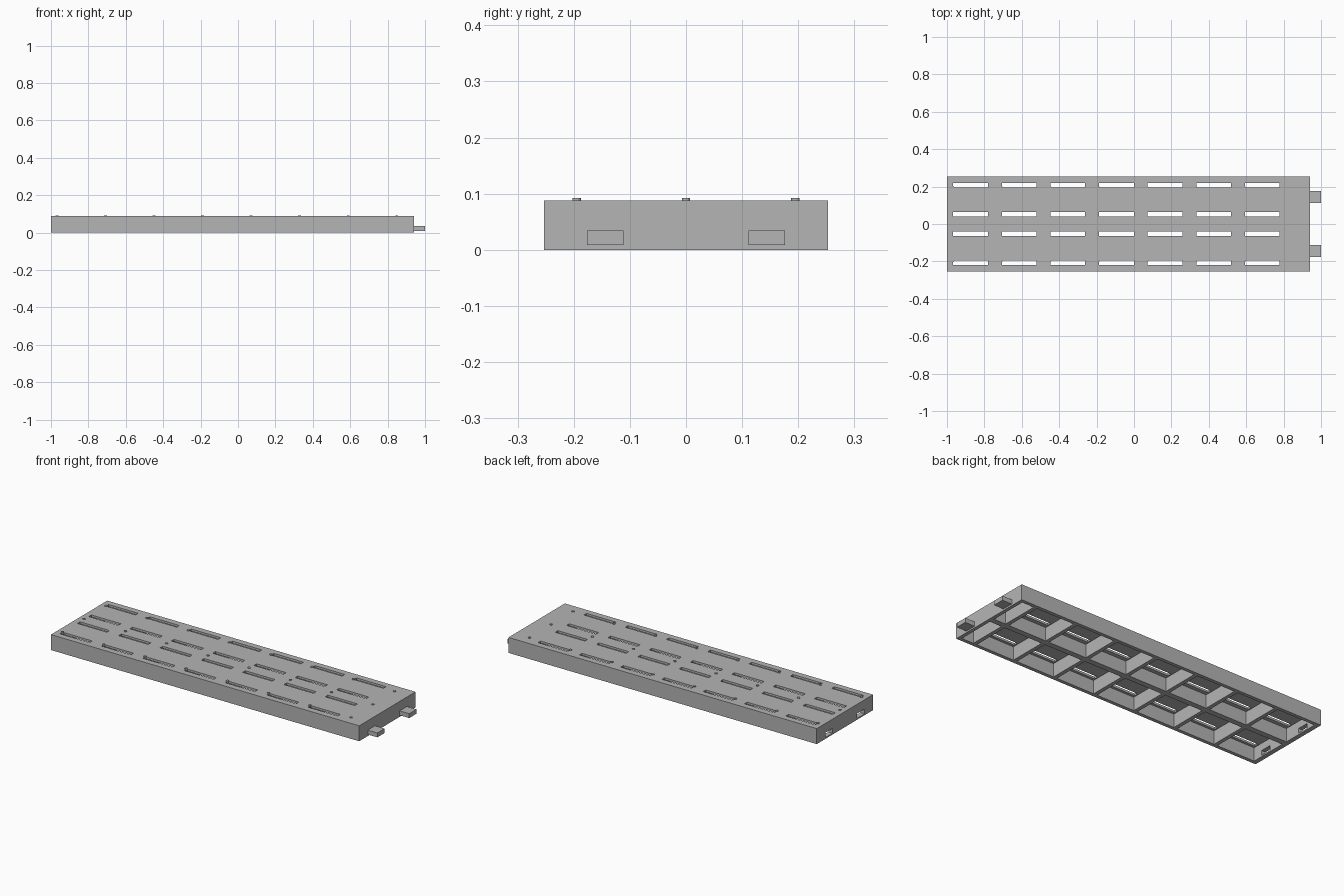
import bpy
import bmesh
from mathutils import Matrix, Vector

if "Cube" in bpy.data.objects:
    bpy.data.objects.remove(bpy.data.objects["Cube"], do_unlink=True)

grey = bpy.data.materials.new("plain grey")
grey.use_nodes = True
grey.diffuse_color = (0.46, 0.46, 0.46, 1)
grey.node_tree.nodes["Principled BSDF"].inputs["Base Color"].default_value = grey.diffuse_color


def add_box(bm, x, y, z):
    """Box from (min, max) ranges on each axis."""
    lo, hi = Vector((x[0], y[0], z[0])), Vector((x[1], y[1], z[1]))
    size = Matrix.Diagonal((*(hi - lo), 1))
    bmesh.ops.create_cube(bm, size=1, matrix=Matrix.Translation((lo + hi) / 2) @ size)


def make_object(name, bm):
    mesh = bpy.data.meshes.new(name)
    bm.to_mesh(mesh)
    bm.free()
    mesh.materials.append(grey)
    obj = bpy.data.objects.new(name, mesh)
    bpy.context.collection.objects.link(obj)
    return obj


def boxes(name, ranges):
    bm = bmesh.new()
    for r in ranges:
        add_box(bm, *r)
    return make_object(name, bm)


def mirrored(lo, hi):
    return [(lo, hi), (-hi, -lo)]


LEFT, RIGHT = -1.0, 0.94
HALF_WIDTH, TOP = 0.253, 0.088
WALL, RIB, DECK = 0.02, 0.022, 0.012
PITCH, COUNT = 0.26, 7
tab_y = mirrored(0.111, 0.176)

# Hollow body: solid block minus underside cells, deck slots and end sockets
body = boxes("slotted_panel", [((LEFT, RIGHT), (-HALF_WIDTH, HALF_WIDTH), (0, TOP))])

rib_x = [-0.985 + PITCH * i for i in range(COUNT + 1)]
ends = rib_x + [RIGHT - WALL + RIB / 2]
cells = [((a + RIB / 2, b - RIB / 2), y, (-0.05, TOP - DECK))
         for a, b in zip(ends, ends[1:])
         for y in mirrored(0.016, HALF_WIDTH - WALL)]
slots = [((-0.967 + PITCH * i, -0.781 + PITCH * i), y, (0.05, TOP + 0.05))
         for i in range(COUNT)
         for y in mirrored(0.039, 0.063) + mirrored(0.194, 0.218)]
sockets = [((LEFT - 0.05, LEFT + 0.06), y, (0.008, 0.035)) for y in tab_y]

for name, ranges in (("cells", cells), ("slots", slots), ("sockets", sockets)):
    cutter = boxes(name + "_cutter", ranges)
    cutter.hide_render = True
    mod = body.modifiers.new(name, "BOOLEAN")
    mod.operation, mod.solver, mod.object = "DIFFERENCE", "EXACT", cutter

# Bake the cuts and drop the cutters
bpy.context.view_layer.update()
baked = bpy.data.meshes.new_from_object(body.evaluated_get(bpy.context.evaluated_depsgraph_get()))
for mod in list(body.modifiers):
    cutter = mod.object
    body.modifiers.remove(mod)
    bpy.data.objects.remove(cutter, do_unlink=True)
body.data = baked

# Joining tabs on the left end
boxes("end_tabs", [((RIGHT - 0.01, 1.0), y, (0.009, 0.034)) for y in tab_y])

# Small round studs on the deck
bm = bmesh.new()
for i in range(COUNT + 1):
    for y in (-0.195, 0, 0.195):
        bmesh.ops.create_cone(bm, cap_ends=True, segments=12, radius1=0.0075, radius2=0.0075,
                              depth=0.014, matrix=Matrix.Translation((-0.968 + 0.2595 * i, y, TOP - 0.003)))
make_object("deck_studs", bm)
